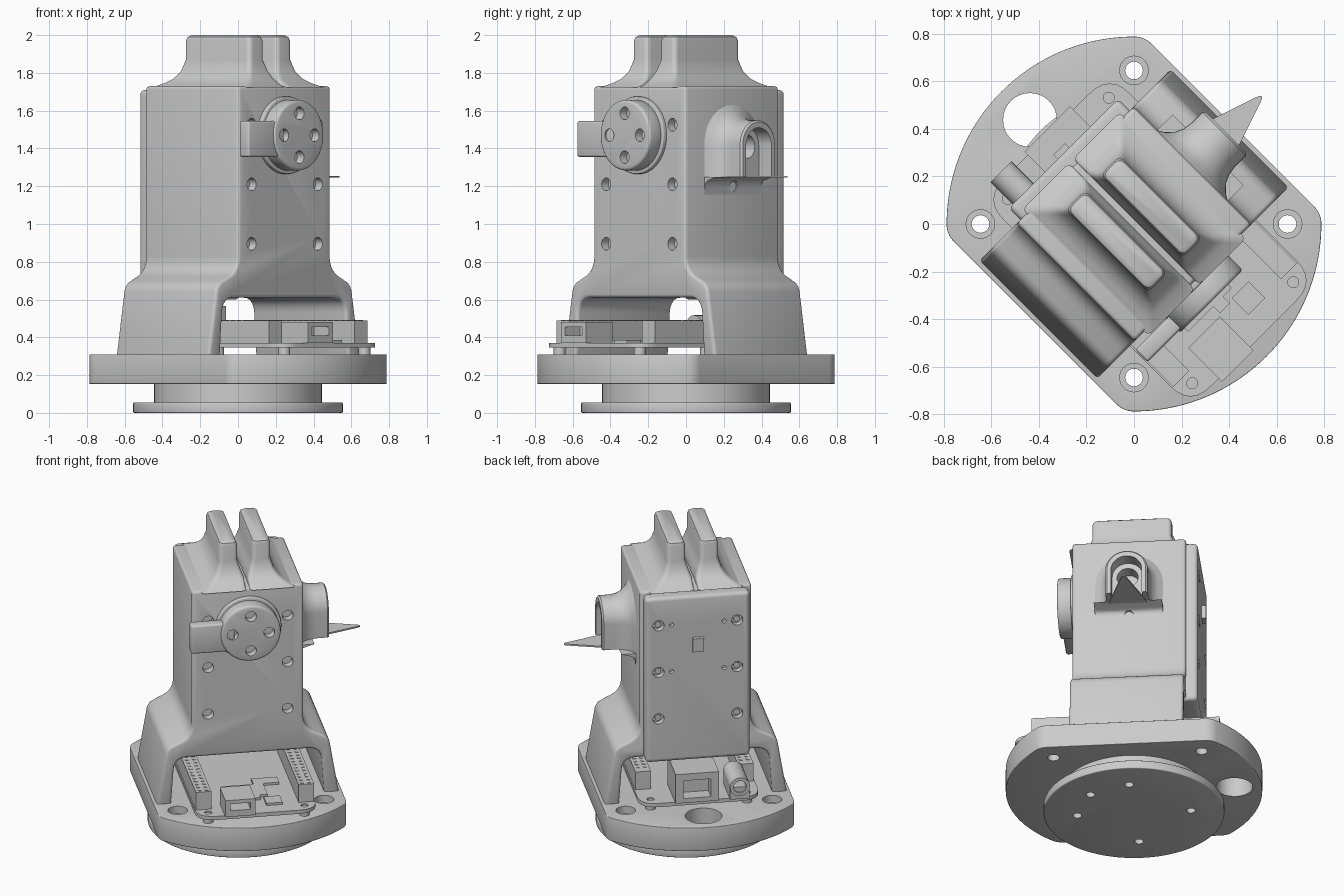
import bpy, bmesh, math
from mathutils import Vector

if "Cube" in bpy.data.objects:
    bpy.data.objects.remove(bpy.data.objects["Cube"], do_unlink=True)

grey = bpy.data.materials.new("light grey")
grey.use_nodes = True
COLOR = (0.6, 0.6, 0.6, 1)
grey.diffuse_color = COLOR
grey.node_tree.nodes["Principled BSDF"].inputs["Base Color"].default_value = COLOR
parts, cutters = [], []


# ---- helpers: everything is modelled square, then turned 45 degrees at the end
def rounded(pts, seg=8):
    """Closed outline from (x, y, corner radius) points."""
    out = []
    for i, (x, y, r) in enumerate(pts):
        p = Vector((x, y))
        if r == 0:
            out.append(p)
            continue
        u = (Vector(pts[i - 1][:2]) - p).normalized()
        v = (Vector(pts[(i + 1) % len(pts)][:2]) - p).normalized()
        d = r / math.tan(u.angle(v) / 2)
        for k in range(seg + 1):
            t = k / seg
            out.append(p + u * d * (1 - t) ** 2 + v * d * t * t)
    return out


def rect(x0, x1, y0, y1, r=0):
    return rounded([(x0, y0, r), (x1, y0, r), (x1, y1, r), (x0, y1, r)], 6)


def arc(x, y, r, a0=0, a1=360, n=32):
    return [Vector((x + r * math.cos(math.radians(a0 + (a1 - a0) * k / n)),
                    y + r * math.sin(math.radians(a0 + (a1 - a0) * k / n)))) for k in range(n + 1)]


def circle(x, y, r, n=32):
    return arc(x, y, r, n=n)[:-1]


def loft(name, loops, bevel=0, cutter=False):
    bm = bmesh.new()
    rings = [[bm.verts.new(p) for p in loop] for loop in loops]
    for a, b in zip(rings, rings[1:]):
        for i in range(len(a)):
            j = (i + 1) % len(a)
            bm.faces.new((a[i], a[j], b[j], b[i]))
    bm.faces.new(rings[0])
    bm.faces.new(rings[-1])
    bmesh.ops.recalc_face_normals(bm, faces=bm.faces)
    mesh = bpy.data.meshes.new(name)
    bm.to_mesh(mesh)
    bm.free()
    mesh.materials.append(grey)
    ob = bpy.data.objects.new(name, mesh)
    bpy.context.collection.objects.link(ob)
    ob.hide_render = cutter
    (cutters if cutter else parts).append(ob)
    if bevel:
        m = ob.modifiers.new("bevel", "BEVEL")
        m.width, m.segments, m.limit_method = bevel, 3, "ANGLE"
        m.angle_limit = math.radians(40)
    return ob


def place(p, w, axis):
    return {"x": (w, p[0], p[1]), "y": (p[0], w, p[1]), "z": (p[0], p[1], w)}[axis]


def prism(name, outline, lo, hi, axis="z", bevel=0, cutter=False):
    return loft(name, [[place(p, w, axis) for p in outline] for w in (lo, hi)], bevel, cutter)


def cut(target, outline, lo, hi, axis="z"):
    c = prism("cutter", outline, lo, hi, axis, cutter=True)
    m = target.modifiers.new("cut", "BOOLEAN")
    m.operation, m.solver, m.object = "DIFFERENCE", "EXACT", c


# ---- turntable foot
foot = prism("foot_disc", circle(0, 0, 0.555, 96), 0, 0.055, bevel=0.006)
for deg in (0, 90, 180, 270, -45):
    t = math.radians(deg)
    cut(foot, circle(0.35 * math.cos(t), 0.35 * math.sin(t), 0.028, 20), -0.1, 0.045)
prism("foot_neck", circle(0, 0, 0.445, 96), 0.05, 0.16)

# ---- base plate: disc with two flattened sides
R, flat, r = 0.787, 0.587, 0.1
cy = math.sqrt((R - r) ** 2 - (flat - r) ** 2)
turn = math.degrees(math.atan2(cy, flat - r))
half = (arc(flat - r, cy, r, 0, turn, 8) + arc(0, 0, R, turn, 180 - turn, 40)[1:-1]
        + arc(r - flat, cy, r, 180 - turn, 180, 8))
plate = prism("base_plate", half + [-p for p in half], 0.153, 0.31, bevel=0.004)
cut(plate, circle(0, 0.618, 0.113), 0.1, 0.4)
for sx in (-1, 1):
    for sy in (-1, 1):
        x, y = sx * 0.456, sy * 0.456
        cut(plate, circle(x, y, 0.06), 0.26, 0.4)
        cut(plate, circle(x, y, 0.037), 0.1, 0.3)

# ---- body with arched legs
side = [(0.347, 1.73, 0), (0.347, 0.755, 0.12), (0.505, 0.68, 0.08), (0.572, 0.28, 0),
        (0.478, 0.28, 0), (0.455, 0.61, 0.09)]
body = prism("body", rounded(side + [(-x, z, q) for x, z, q in reversed(side)]),
             -0.35, 0.35, "y", bevel=0.018)
SCREW_Z = (1.525, 1.21, 0.895)
for z in SCREW_Z:
    for x in (-0.248, 0.248):
        cut(body, circle(x, z, 0.034, 20), -0.5, -0.3, "y")

# ---- rear cover with screws and button
cover = prism("rear_cover", rect(-0.325, 0.325, 0.6, 1.71, 0.03), 0.3, 0.42, "y", bevel=0.035)
for z in SCREW_Z:
    for x in (-0.245, 0.245):
        cut(cover, circle(x, z, 0.035, 20), 0.38, 0.5, "y")
        prism("cover_screw", circle(x, z, 0.02, 16), 0.375, 0.4, "y")
        if z > 1:
            cut(cover, circle(x * 0.67, z, 0.014, 12), 0.39, 0.5, "y")
prism("rear_button", rect(-0.035, 0.035, 1.34, 1.43), 0.4, 0.445, "y")

# ---- pair of flared fins on top
FLARE = ((2.0, -0.022), (1.99, -0.007), (1.97, 0), (1.87, 0), (1.81, 0.018),
         (1.77, 0.045), (1.745, 0.08), (1.722, 0.13))
for s, label in ((1, "left"), (-1, "right")):
    loops = []
    for z, e in FLARE:
        outline = rect(max(0.045 - e, 0.012), 0.16 + e, -0.245 - e, 0.245 + e, 0.03)
        loops.append([(s * p.x, p.y, z) for p in outline])
    loft("top_fin_" + label, loops)

# ---- front dial with lever
prism("dial_ring", circle(0, 1.47, 0.205, 64), -0.375, -0.34, "y", bevel=0.006)
dial = prism("dial", circle(0, 1.47, 0.187, 64), -0.46, -0.36, "y", bevel=0.015)
for dx, dz in ((1, 0), (-1, 0), (0, 1), (0, -1)):
    cut(dial, circle(dx * 0.114, 1.47 + dz * 0.116, 0.034, 20), -0.5, -0.41, "y")
prism("dial_lever", rect(-0.37, -0.1, 1.355, 1.545), -0.45, -0.378, "y", bevel=0.012)


# ---- side spout: hood, pointed ledge and curved support
def hood(w):
    return [Vector((w, 1.25))] + arc(0, 1.42, w, 0, 180, 20) + [Vector((-w, 1.25))]


spout = loft("spout_hood", [[(x, p.x, p.y) for p in hood(0.13 + e)] for x, e in
             ((0.33, 0.1), (0.347, 0.08), (0.365, 0.05), (0.395, 0.022), (0.43, 0.006),
              (0.47, 0), (0.535, 0), (0.545, -0.01))])
cut(spout, [Vector((p.x, p.y - 0.005)) for p in hood(0.095)], 0.45, 0.6, "x")
cut(spout, circle(0, 1.41, 0.065), 0.36, 0.6, "x")
prism("spout_ledge", rounded([(0.33, -0.15, 0), (0.78, 0, 0.015), (0.33, 0.15, 0)]), 1.245, 1.255)
support = prism("spout_support", rounded([(0.3, 1.25, 0), (0.44, 1.25, 0), (0.355, 1.225, 0.04),
                (0.345, 1.14, 0), (0.3, 1.14, 0)]), -0.21, 0.21, "y")
cut(support, circle(0, 1.2, 0.028, 20), 0.33, 0.6, "x")

# ---- circuit board with its connectors
board = prism("circuit_board", rect(-0.375, 0.375, -0.71, 0.52, 0.12), 0.345, 0.37)
for x in (-0.3, 0.3):
    for y in (-0.646, 0.45):
        prism("standoff", circle(x, y, 0.032, 20), 0.3, 0.346)
        cut(board, circle(x, y, 0.023, 20), 0.36, 0.4)
for s in (-1, 1):
    prism("pin_header", rect(s * 0.32 - 0.048, s * 0.32 + 0.048, -0.6, 0.3), 0.369, 0.49)
    for row in (-0.022, 0.022):
        for k in range(19):
            x, y = s * 0.32 + row, -0.575 + 0.045 * k
            prism("header_pin", rect(x - 0.01, x + 0.01, y - 0.01, y + 0.01), 0.489, 0.493)
usb = prism("front_port", rect(-0.207, -0.02, -0.73, -0.53), 0.369, 0.48)
cut(usb, rect(-0.175, -0.05, 0.41, 0.455), -0.8, -0.62, "y")
network = prism("rear_port", rect(-0.11, 0.16, 0.25, 0.54), 0.369, 0.565)
cut(network, rect(-0.06, 0.11, 0.4, 0.52), 0.45, 0.6, "y")
prism("power_jack_base", rect(-0.3, -0.18, 0.3, 0.54), 0.369, 0.45)
jack = prism("power_jack", circle(-0.24, 0.455, 0.062), 0.3, 0.55, "y")
cut(jack, circle(-0.24, 0.455, 0.04), 0.45, 0.6, "y")
for x, y, w, d in ((-0.03, -0.4, 0.13, 0.08), (0.12, -0.56, 0.05, 0.05),
                   (0.02, -0.49, 0.03, 0.03), (0.12, -0.28, 0.08, 0.04)):
    prism("board_chip", rect(x - w, x + w, y - d, y + d), 0.369, 0.385)

# ---- apply modifiers, smooth and turn into place
bpy.context.view_layer.update()
deps = bpy.context.evaluated_depsgraph_get()
baked = [(ob, bpy.data.meshes.new_from_object(ob.evaluated_get(deps)))
         for ob in parts if ob.modifiers]
for ob, mesh in baked:
    ob.modifiers.clear()
    ob.data = mesh
for c in cutters:
    bpy.data.objects.remove(c, do_unlink=True)
bpy.ops.object.select_all(action="DESELECT")
for ob in parts:
    ob.rotation_euler.z = math.radians(45)
    ob.select_set(True)
bpy.context.view_layer.objects.active = body
bpy.ops.object.shade_smooth_by_angle(angle=math.radians(35))
